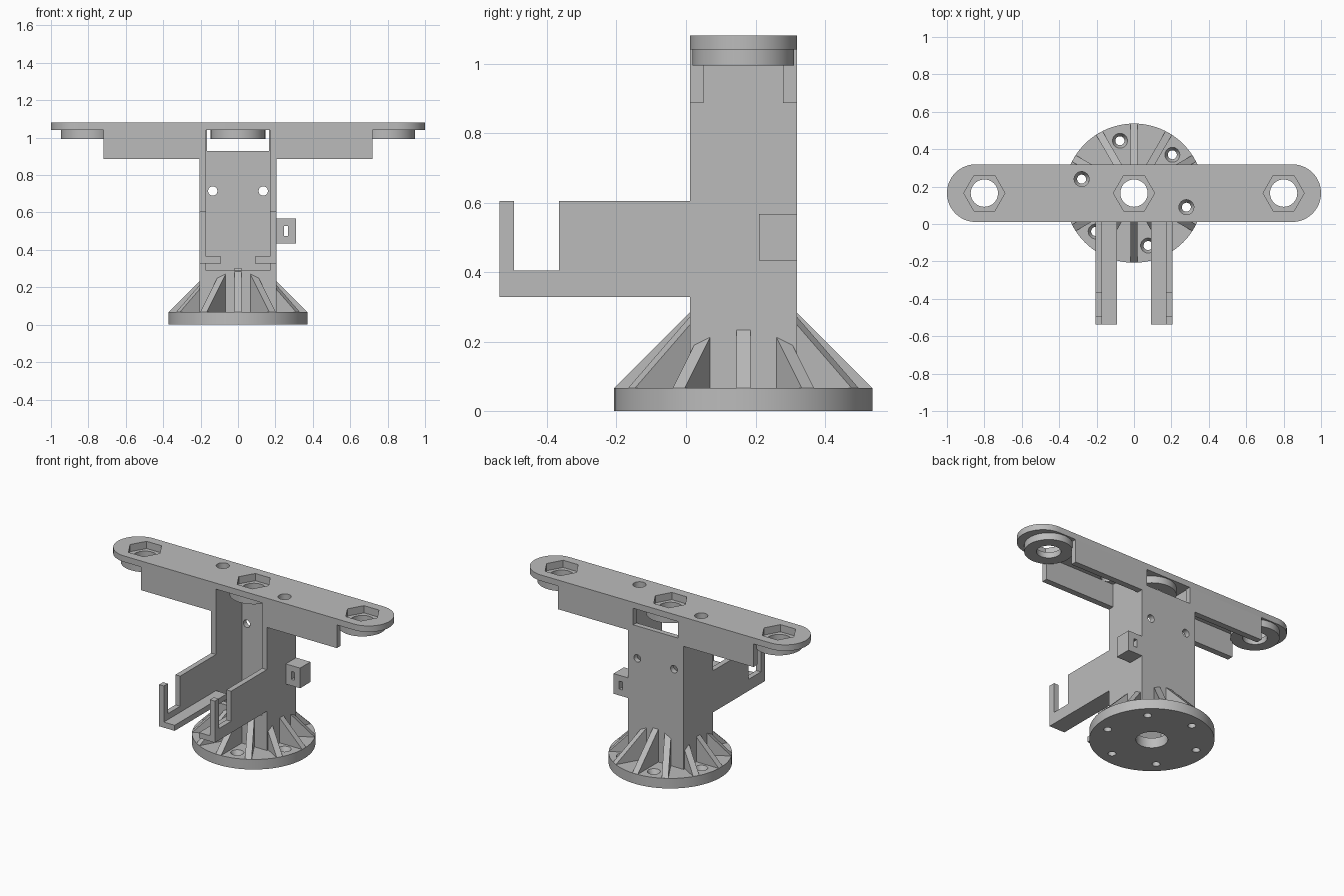
import bpy, bmesh, math
from mathutils import Matrix, Vector

if "Cube" in bpy.data.objects:
    bpy.data.objects.remove(bpy.data.objects["Cube"], do_unlink=True)

GREY = bpy.data.materials.new("plain grey plastic")
GREY.use_nodes = True
GREY.diffuse_color = (0.5, 0.5, 0.5, 1)
GREY.node_tree.nodes["Principled BSDF"].inputs["Base Color"].default_value = (0.5, 0.5, 0.5, 1)

CY = 0.165           # y of the column axis
HX, HY = 0.205, 0.154  # column half sizes
WALL = 0.035
FLOOR, DECK, TOP = 0.067, 1.04, 1.08


def finish(name, bm):
    """Turn a bmesh into a coloured object."""
    bmesh.ops.recalc_face_normals(bm, faces=bm.faces)
    mesh = bpy.data.meshes.new(name)
    bm.to_mesh(mesh)
    bm.free()
    mesh.materials.append(GREY)
    obj = bpy.data.objects.new(name, mesh)
    bpy.context.collection.objects.link(obj)
    return obj


def prism(name, points, direction):
    """Extrude a closed outline along a direction."""
    bm = bmesh.new()
    face = bm.faces.new([bm.verts.new(p) for p in points])
    new = bmesh.ops.extrude_face_region(bm, geom=[face])["geom"]
    verts = [g for g in new if isinstance(g, bmesh.types.BMVert)]
    bmesh.ops.translate(bm, verts=verts, vec=Vector(direction))
    return finish(name, bm)


def box(name, x0, x1, y0, y1, z0, z1):
    outline = [(x0, y0, z0), (x1, y0, z0), (x1, y1, z0), (x0, y1, z0)]
    return prism(name, outline, (0, 0, z1 - z0))


def cyl(name, x, y, z0, z1, r, r_top=None, sides=48):
    bm = bmesh.new()
    bmesh.ops.create_cone(bm, cap_ends=True, segments=sides, radius1=r,
                          radius2=r if r_top is None else r_top, depth=z1 - z0,
                          matrix=Matrix.Translation((x, y, (z0 + z1) / 2)))
    return finish(name, bm)


def cut(obj, cutters):
    """Subtract the cutters from an object, then discard them."""
    for c in cutters:
        mod = obj.modifiers.new("cut", 'BOOLEAN')
        mod.operation, mod.solver, mod.object = 'DIFFERENCE', 'EXACT', c
    bpy.context.view_layer.update()
    graph = bpy.context.evaluated_depsgraph_get()
    mesh = bpy.data.meshes.new_from_object(obj.evaluated_get(graph))
    obj.modifiers.clear()
    obj.data = mesh
    for c in cutters:
        bpy.data.objects.remove(c, do_unlink=True)


def smooth(obj):
    bpy.ops.object.select_all(action='DESELECT')
    obj.select_set(True)
    bpy.context.view_layer.objects.active = obj
    bpy.ops.object.shade_smooth_by_angle(angle=math.radians(25))


# Round base with a cable hole and countersunk screw holes
base = cyl("base_disc", 0, CY, 0, FLOOR, 0.372, sides=96)
cutters = [cyl("cutter", 0, CY, -0.1, 0.2, 0.095)]
for i in range(6):
    a = math.radians(45 + 60 * i)
    x, y = 0.29 * math.cos(a), CY + 0.29 * math.sin(a)
    cutters.append(cyl("cutter", x, y, -0.1, 0.1, 0.024, sides=32))
    cutters.append(cyl("cutter", x, y, 0.037, FLOOR + 0.002, 0.024, 0.041, 32))
cut(base, cutters)
smooth(base)

# Sloping ribs around the column foot
for i in range(12):
    a = math.radians(30 * i)
    u, side = Vector((math.cos(a), math.sin(a), 0)), Vector((-math.sin(a), math.cos(a), 0))
    reach = min(HX / max(abs(u.x), 1e-6), HY / max(abs(u.y), 1e-6)) - 0.02
    origin = Vector((0, CY, 0)) - side * 0.02
    profile = [(reach, FLOOR - 0.01), (0.371, FLOOR - 0.01), (0.371, FLOOR),
               (reach, FLOOR + 0.371 - reach)]
    prism("rib_%d" % (i + 1), [origin + u * r + Vector((0, 0, z)) for r, z in profile],
          side * 0.04)

# Channel-shaped column, open at the front
front, back = CY - HY, CY + HY
ix, iy = HX - WALL, back - WALL
outline = [(-HX, front), (-ix, front), (-ix, iy), (ix, iy),
           (ix, front), (HX, front), (HX, back), (-HX, back)]
column = prism("column", [(x, y, FLOOR) for x, y in outline], (0, 0, DECK - FLOOR))
cutters = [box("cutter", -0.165, 0.165, iy - 0.02, back + 0.1, 0.93, DECK + 0.1)]
for s in (-1, 1):
    hole = cyl("cutter", 0, 0, -0.1, 0.1, 0.025, sides=32)
    hole.data.transform(Matrix.Translation((s * 0.135, back, 0.715))
                        @ Matrix.Rotation(math.pi / 2, 4, 'X'))
    cutters.append(hole)
cut(column, cutters)
smooth(column)
box("column_front_sill", -ix, ix, front, front + WALL, FLOOR, 0.29)

# Long top bar with rounded ends, nut pockets and access holes
outline = []
for s in (1, -1):
    for i in range(33):
        a = math.pi * (i / 32 - 0.5)
        outline.append((s * (1 - HY + HY * math.cos(a)), CY + s * HY * math.sin(a), DECK))
bar = prism("top_bar", outline, (0, 0, TOP - DECK))


def nut_cutters(x):
    return [cyl("cutter", x, CY, 0.9, 1.2, 0.073),
            cyl("cutter", x, CY, DECK - 0.008, 1.2, 0.11, sides=6)]


def turn_hex(cutters):
    # Point two hexagon corners along the bar
    c = cutters[1]
    centre = sum((v.co for v in c.data.vertices), Vector()) / len(c.data.vertices)
    c.data.transform(Matrix.Translation(centre) @ Matrix.Rotation(math.pi / 6, 4, 'Z')
                     @ Matrix.Translation(-centre))
    return cutters


cutters = []
for x in (-0.8, 0, 0.8):
    cutters += turn_hex(nut_cutters(x))
    boss = cyl("nut_boss", x, CY, 0.994, DECK, 0.146, sides=64)
    cut(boss, turn_hex(nut_cutters(x)))
    smooth(boss)
for s in (-1, 1):
    cutters.append(cyl("cutter", s * 0.28, CY - s * 0.075, 0.9, 1.2, 0.04, sides=32))
cut(bar, cutters)
smooth(bar)

# Stiffening flanges under the bar, and the fork arms
for s, tag in ((1, "left"), (-1, "right")):
    xs = sorted((s * HX, s * 0.72))
    box(tag + "_front_flange", *xs, front, front + 0.04, 0.886, DECK)
    box(tag + "_back_flange", *xs, back - 0.04, back, 0.886, DECK)

    profile = [(front, 0.365), (-0.537, 0.365), (-0.537, 0.605), (-0.495, 0.605),
               (-0.495, 0.405), (-0.365, 0.405), (-0.365, 0.605), (front, 0.605)]
    prism(tag + "_arm", [(s * ix, y, z) for y, z in profile], (s * WALL, 0, 0))
    box(tag + "_arm_ledge", *sorted((s * 0.09, s * HX)), -0.537, front, 0.328, 0.365)

# Small side block with a strap slot
block = box("side_block", HX, 0.31, 0.21, back, 0.433, 0.567)
cut(block, [box("cutter", 0.245, 0.268, 0.1, 0.5, 0.475, 0.528)])
